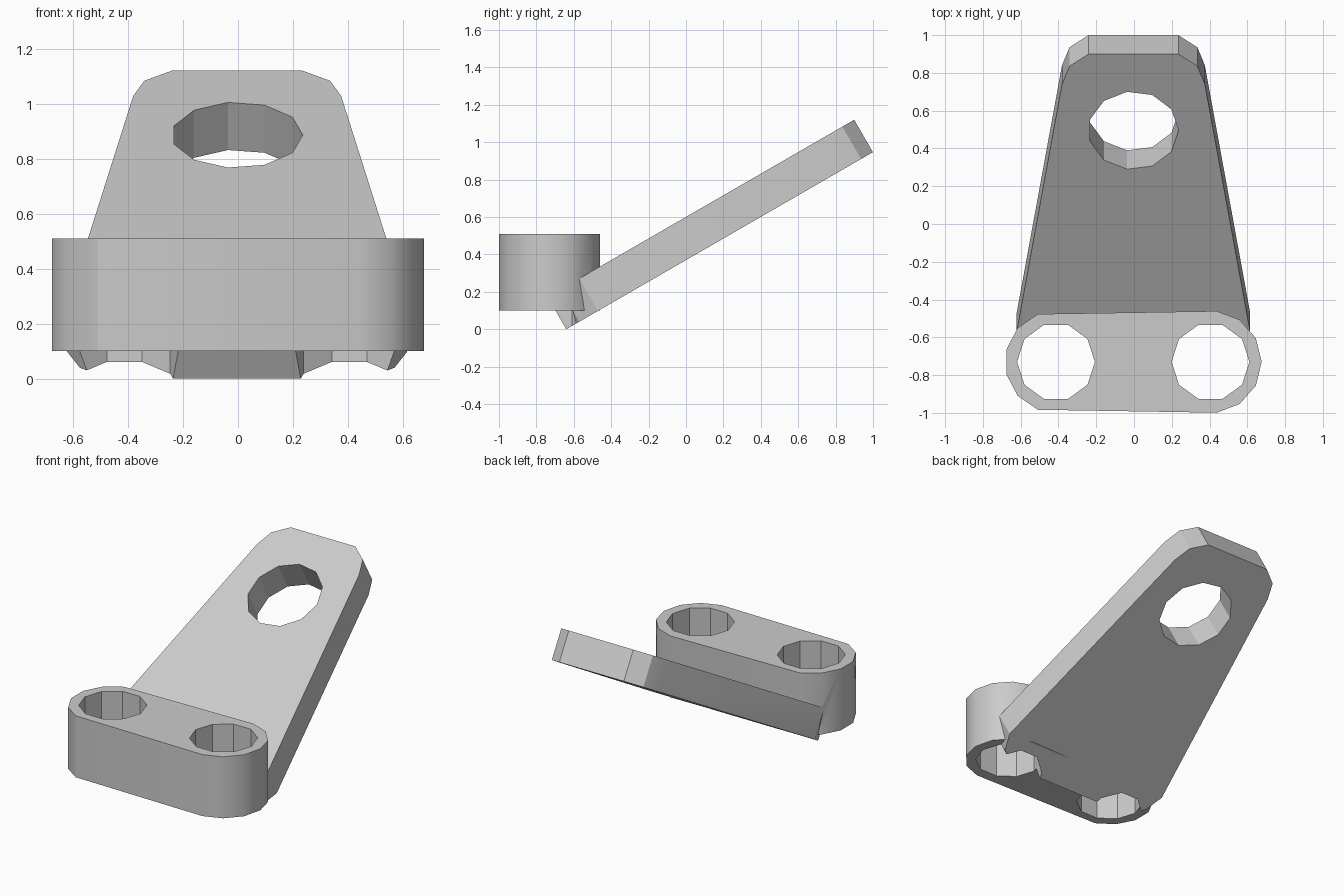
import bpy, bmesh
from math import cos, sin, pi, radians
from mathutils import Matrix

old = bpy.data.objects.get("Cube")
if old:
    bpy.data.objects.remove(old, do_unlink=True)

grey = bpy.data.materials.new("light_grey")
grey.use_nodes = True
grey.diffuse_color = (0.6, 0.6, 0.6, 1)
grey.node_tree.nodes["Principled BSDF"].inputs["Base Color"].default_value = grey.diffuse_color


def prism(name, outline, low, high, frame=Matrix()):
    """Extrude a flat outline from low to high, then place it by frame."""
    bm = bmesh.new()
    face = bm.faces.new([bm.verts.new((x, y, low)) for x, y in outline])
    new = bmesh.ops.extrude_face_region(bm, geom=[face])["geom"]
    top = [g for g in new if isinstance(g, bmesh.types.BMVert)]
    bmesh.ops.translate(bm, verts=top, vec=(0, 0, high - low))
    bmesh.ops.recalc_face_normals(bm, faces=bm.faces)
    bm.transform(frame)
    mesh = bpy.data.meshes.new(name)
    bm.to_mesh(mesh)
    bm.free()
    mesh.materials.append(grey)
    obj = bpy.data.objects.new(name, mesh)
    bpy.context.collection.objects.link(obj)
    return obj


def ring(sides, radius, cx, cy):
    turns = [2 * pi * k / sides for k in range(sides)]
    return [(cx + radius * cos(a), cy + radius * sin(a)) for a in turns]


def combine(target, other, operation):
    mod = target.modifiers.new(operation.lower(), 'BOOLEAN')
    mod.operation, mod.object, mod.solver = operation, other, 'EXACT'
    bpy.context.view_layer.objects.active = target
    bpy.ops.object.modifier_apply(modifier=mod.name)
    bpy.data.objects.remove(other, do_unlink=True)


# Mounting block: rounded slab between two end circles
right_x, left_x, block_y, end_radius = 0.405, -0.413, -0.73, 0.271
outline = [(x + (right_x if x > 0 else left_x), y + block_y)
           for x, y in ring(13, end_radius, 0, 0)]
bracket = prism("bracket", outline, 0.10, 0.51)

# Tapered arm with clipped corners, sloping up to the back
side = [(0.47, 0), (0.572, 0.08), (0.618, 0.196),
        (0.378, 1.71), (0.338, 1.82), (0.238, 1.893)]
outline = side + [(-x, u) for x, u in reversed(side)]
slope = Matrix.Translation((-0.003, -0.64, 0)) @ Matrix.Rotation(radians(30), 4, 'X')
arm = prism("arm", outline, 0, 0.2, slope)
combine(bracket, arm, 'UNION')

# Bolt holes, straight through block and arm
for x in (right_x, left_x):
    combine(bracket, prism("bolt_hole", ring(10, 0.206, x, block_y), -0.2, 0.8), 'DIFFERENCE')

# Large hole, square to the arm
combine(bracket, prism("arm_hole", ring(11, 0.239, 0, 1.426), -0.2, 0.4, slope), 'DIFFERENCE')

bpy.ops.object.select_all(action='DESELECT')
bracket.select_set(True)
bpy.context.view_layer.objects.active = bracket
bpy.ops.object.shade_smooth_by_angle(angle=radians(30))
